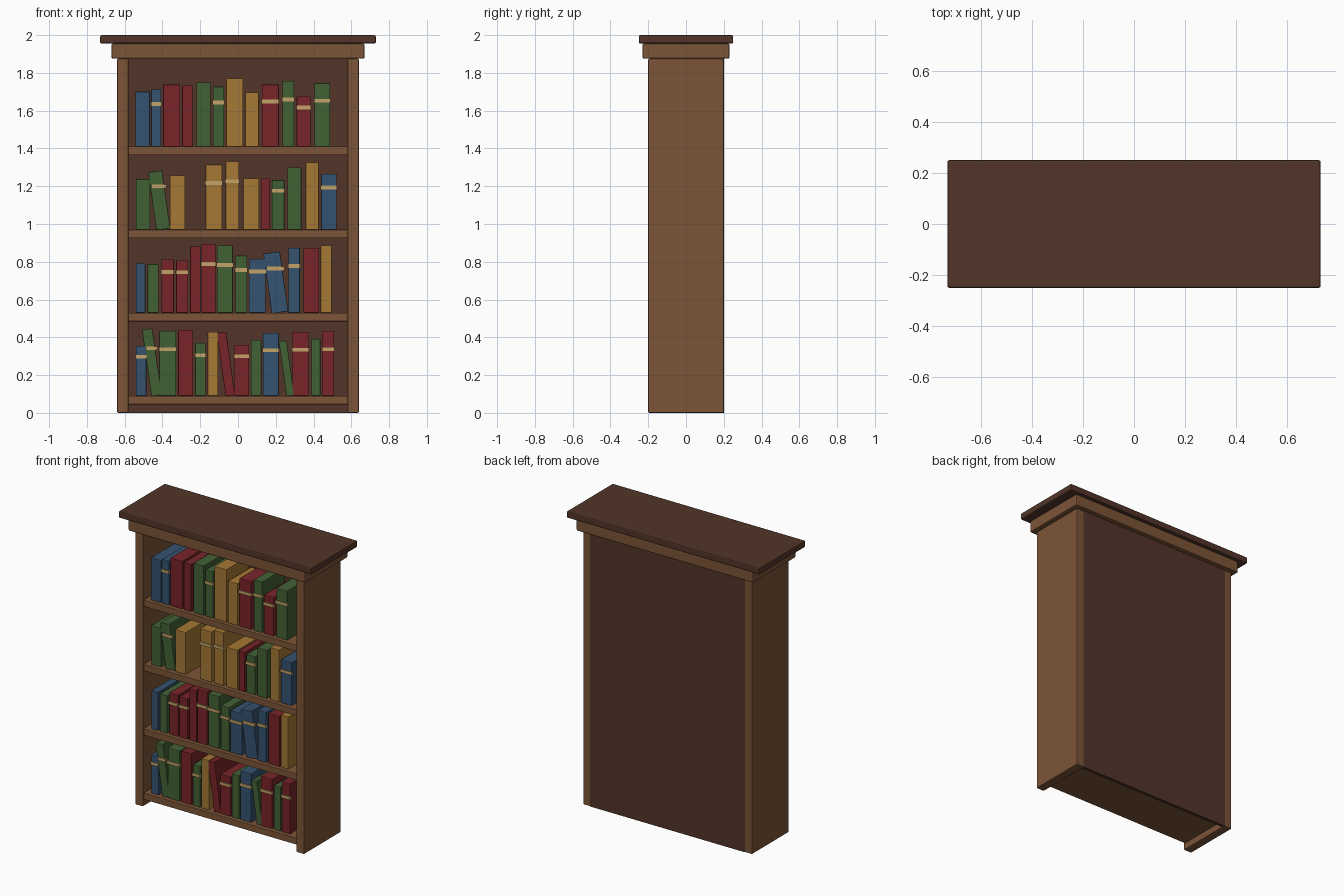
import bpy

PALETTE = {
    "wood": (0.20, 0.09, 0.038), "dark_wood": (0.085, 0.036, 0.022),
    "b": (0.035, 0.085, 0.16), "r": (0.19, 0.018, 0.022),
    "g": (0.055, 0.12, 0.035), "y": (0.38, 0.19, 0.035),
    "band": (0.55, 0.36, 0.14),
}
MATS = {}
for key, rgb in PALETTE.items():
    MATS[key] = bpy.data.materials.new(key)
    MATS[key].diffuse_color = (*rgb, 1)


def box(name, center, size, mat, bevel=0.0, lean=0.0):
    bpy.ops.mesh.primitive_cube_add(size=1, location=center)
    ob = bpy.context.object
    ob.name = name
    for v in ob.data.vertices:
        v.co = [c * s for c, s in zip(v.co, size)]
    ob.rotation_euler.y = lean
    ob.data.materials.append(MATS[mat])
    if bevel:
        mod = ob.modifiers.new("soft_edges", 'BEVEL')
        mod.width = bevel
        mod.segments = 2
    return ob


# Case: sides, back and two-step crown
for name, s in (("left_side", -1), ("right_side", 1)):
    box(name, (s * 0.61, 0, 0.9375), (0.06, 0.40, 1.875), "wood", 0.006)
box("back_panel", (0, 0.19, 0.9375), (1.17, 0.02, 1.875), "dark_wood")
box("cornice", (0, 0, 1.915), (1.34, 0.46, 0.08), "wood", 0.008)
box("top_slab", (0, 0, 1.9775), (1.46, 0.50, 0.045), "dark_wood", 0.008)


# One shelf with its books: colours holds a letter per book, upper case = banded
def shelf(label, top, colours, books, leaning=()):
    box(label + "_shelf", (0, 0.004, top - 0.0225), (1.17, 0.388, 0.045), "wood", 0.003)
    for i, (c, (x, w, h)) in enumerate(zip(colours, books)):
        name = f"{label}_book_{i + 1}"
        z = top + h / 2
        lean = -0.14 if i in leaning else 0
        box(name, (x, -0.04, z), (w, 0.25, h), c.lower(), 0.003, lean)
        if c.isupper():
            box(name + "_band", (x, -0.1645, z + 0.075), (w + 0.004, 0.015, 0.02), "band")


shelf("upper", 1.41, "bBrrgGyyRGRG", [
    (-.505, .076, .291), (-.433, .053, .302), (-.351, .09, .328), (-.268, .055, .323),
    (-.183, .076, .339), (-.103, .058, .317), (-.018, .09, .36), (.075, .071, .286),
    (.171, .09, .328), (.266, .063, .347), (.348, .074, .265), (.446, .084, .336)])
shelf("middle", 0.97, "gGyYYyrGgyB", [
    (-.503, .076, .267), (-.417, .074, .31), (-.32, .08, .288), (-.128, .087, .344),
    (-.03, .071, .362), (.069, .084, .272), (.144, .045, .272), (.212, .066, .262),
    (.298, .074, .33), (.393, .069, .357), (.481, .082, .296)], leaning=(1,))
shelf("lower", 0.53, "bgRRrRGGBBBry", [
    (-.516, .05, .262), (-.449, .058, .257), (-.373, .066, .283), (-.296, .063, .278),
    (-.226, .055, .352), (-.156, .074, .365), (-.069, .084, .357), (.017, .061, .302),
    (.102, .087, .286), (.2, .088, .32), (.297, .061, .344), (.388, .084, .344),
    (.467, .058, .357)], leaning=(9,))
shelf("bottom", 0.09, "BGGrGyrRgBgRgR", [
    (-.513, .055, .265), (-.456, .055, .355), (-.372, .09, .344), (-.277, .079, .349),
    (-.199, .055, .28), (-.133, .055, .339), (-.064, .05, .338), (.02, .077, .27),
    (.096, .055, .296), (.174, .084, .333), (.257, .042, .293), (.331, .087, .339),
    (.412, .048, .302), (.478, .063, .344)], leaning=(1, 6, 10))
